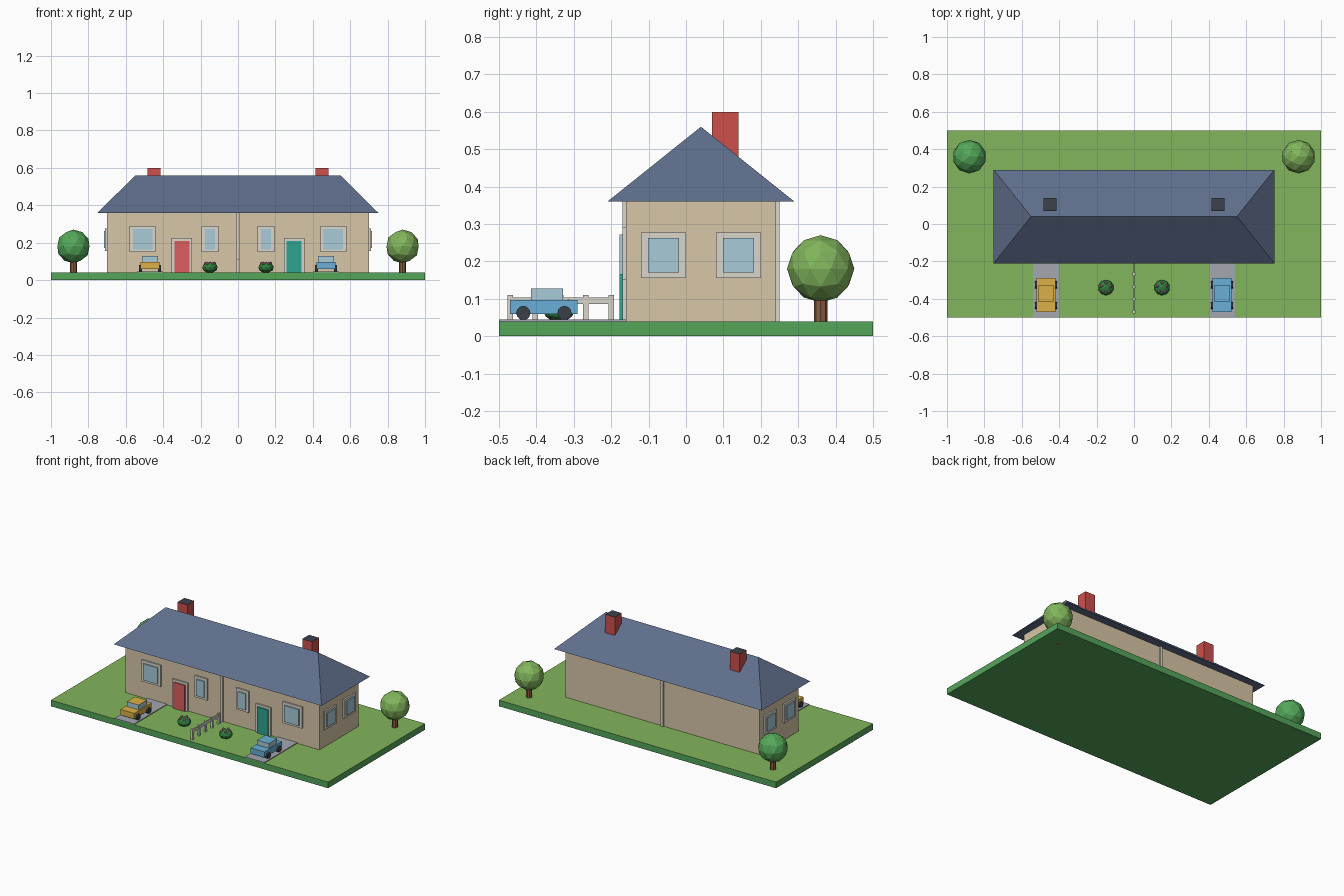
import bpy, bmesh
from math import pi, cos, sin
from mathutils import Matrix

if "Cube" in bpy.data.objects:
    bpy.data.objects.remove(bpy.data.objects["Cube"])

mats = {}


def mat(name):
    if name not in mats:
        h = COLORS[name]
        rgb = [int(h[i:i + 2], 16) / 255 for i in (0, 2, 4)]
        lin = [c / 12.92 if c <= 0.04045 else ((c + 0.055) / 1.055) ** 2.4 for c in rgb]
        m = bpy.data.materials.new(name)
        m.diffuse_color = (*lin, 1)
        m.use_nodes = True
        m.node_tree.nodes["Principled BSDF"].inputs["Base Color"].default_value = m.diffuse_color
        mats[name] = m
    return mats[name]


COLORS = dict(lawn="82B65C", leaf="55A85A", light_leaf="82B65C", bush="2F7D3F", earth="55A55A",
              wall="D8C7A8", trim="DAD6CC", glass="A8CBD8", roof="5F6E8C", brick="CC504C",
              slate="3C414C", paving="A4A7B0", trunk="8A5E40", red="DC5F5F", teal="2FA38F",
              yellow="DDB048", blue="68AFD6", tyre="3A3E48", flower="E08AA0")


def finish(bm, name, *materials):
    bmesh.ops.recalc_face_normals(bm, faces=bm.faces)
    me = bpy.data.meshes.new(name)
    bm.to_mesh(me)
    bm.free()
    for m in materials:
        me.materials.append(mat(m))
    ob = bpy.data.objects.new(name, me)
    bpy.context.collection.objects.link(ob)
    return ob


def box(name, x, y, z, color, top=None):
    """Box from (min, max) ranges, optionally with its own top colour."""
    bm = bmesh.new()
    bmesh.ops.create_cube(bm, size=1)
    for v in bm.verts:
        v.co = [r[0] + (c + 0.5) * (r[1] - r[0]) for c, r in zip(v.co, (x, y, z))]
    bm.normal_update()
    if top:
        for f in bm.faces:
            f.material_index = int(f.normal.z > 0.5)
    return finish(bm, name, color, *([top] if top else []))


def around(c, w):
    return (c - w / 2, c + w / 2)


def ball(name, pos, r, color, sub=2, squash=1):
    bm = bmesh.new()
    bmesh.ops.create_icosphere(bm, subdivisions=sub, radius=r)
    bmesh.ops.scale(bm, vec=(1, 1, squash), verts=bm.verts)
    bmesh.ops.translate(bm, vec=pos, verts=bm.verts)
    return finish(bm, name, color)


def cylinder(name, pos, r, depth, sides, color, axis="Z"):
    bm = bmesh.new()
    bmesh.ops.create_cone(bm, cap_ends=True, segments=sides, radius1=r, radius2=r, depth=depth)
    if axis == "X":
        bmesh.ops.rotate(bm, matrix=Matrix.Rotation(pi / 2, 3, "Y"), verts=bm.verts)
    bmesh.ops.translate(bm, vec=pos, verts=bm.verts)
    return finish(bm, name, color)


def front_panel(name, x, w, z, out, color):
    box(name, around(x, w), (-0.16 - out, -0.155), z, color)


def side_panel(name, s, y, w, z, out, color):
    box(name, sorted((s * 0.695, s * (0.7 + out))), around(y, w), z, color)


# Plot and house shell
box("ground", (-1, 1), (-0.5, 0.5), (0, 0.04), "earth", "lawn")
box("walls", (-0.7, 0.7), (-0.16, 0.24), (0.04, 0.36), "wall")
box("party_wall_strip", around(0, 0.016), (-0.17, 0.25), (0.04, 0.36), "trim")

# Hipped roof
bm = bmesh.new()
eaves = [bm.verts.new((x, y, 0.36)) for x, y in
         ((-0.75, -0.21), (0.75, -0.21), (0.75, 0.29), (-0.75, 0.29))]
left, right = [bm.verts.new((x, 0.04, 0.56)) for x in (-0.55, 0.55)]
a, b, c, d = eaves
for f in ((a, b, c, d), (a, b, right, left), (b, c, right), (c, d, left, right), (d, a, left)):
    bm.faces.new(f)
finish(bm, "roof", "roof")

# The two homes mirror each other; only the paint differs
for s, side, door, paint, leaf in ((-1, "left", "red", "yellow", "leaf"),
                                   (1, "right", "teal", "blue", "light_leaf")):
    box(side + "_chimney", around(s * 0.45, 0.07), (0.07, 0.14), (0.42, 0.60), "brick", "slate")

    # Door and front windows
    front_panel(side + "_door_frame", s * 0.30, 0.11, (0.04, 0.225), 0.01, "trim")
    front_panel(side + "_door", s * 0.30, 0.08, (0.04, 0.21), 0.018, door)
    for label, x, w in (("wide", 0.51, 0.14), ("narrow", 0.15, 0.09)):
        front_panel(f"{side}_{label}_window_frame", s * x, w, (0.15, 0.29), 0.01, "trim")
        front_panel(f"{side}_{label}_window_glass", s * x, w - 0.035, (0.165, 0.272), 0.018, "glass")

    # Gable-end windows
    for label, y in (("front", -0.06), ("back", 0.14)):
        side_panel(f"{side}_{label}_side_frame", s, y, 0.12, (0.155, 0.277), 0.01, "trim")
        side_panel(f"{side}_{label}_side_glass", s, y, 0.083, (0.171, 0.262), 0.017, "glass")

    # Driveway and car
    cx = s * 0.47
    box(side + "_driveway", around(cx, 0.14), (-0.5, -0.16), (0.04, 0.045), "paving")
    box(side + "_car_body", around(cx, 0.10), (-0.47, -0.29), (0.06, 0.097), paint)
    box(side + "_car_cabin", around(cx, 0.085), (-0.414, -0.329), (0.097, 0.128), "glass", paint)
    for t in (-1, 1):
        for y in (-0.435, -0.325):
            cylinder(side + "_car_wheel", (cx + t * 0.051, y, 0.062), 0.019, 0.016, 12, "tyre", "X")

    # Flowering bush
    ball(side + "_bush", (s * 0.15, -0.34, 0.067), 0.042, "bush", squash=0.68)
    for i in range(5):
        ang = i * 2 * pi / 5 + 0.3
        ball(side + "_flower", (s * 0.15 + 0.026 * cos(ang), -0.34 + 0.026 * sin(ang), 0.09),
             0.009, "flower", sub=1)

    # Tree
    cylinder(side + "_tree_trunk", (s * 0.88, 0.36, 0.06), 0.018, 0.12, 8, "trunk")
    ball(side + "_tree_crown", (s * 0.88, 0.36, 0.18), 0.09, leaf)

# Dividing fence
for i in range(5):
    box("fence_post", around(0, 0.014), around(-0.47 + i * 0.0675, 0.015), (0.04, 0.11), "trim")
box("fence_rail", around(0, 0.007), (-0.47, -0.20), (0.086, 0.104), "trim")
